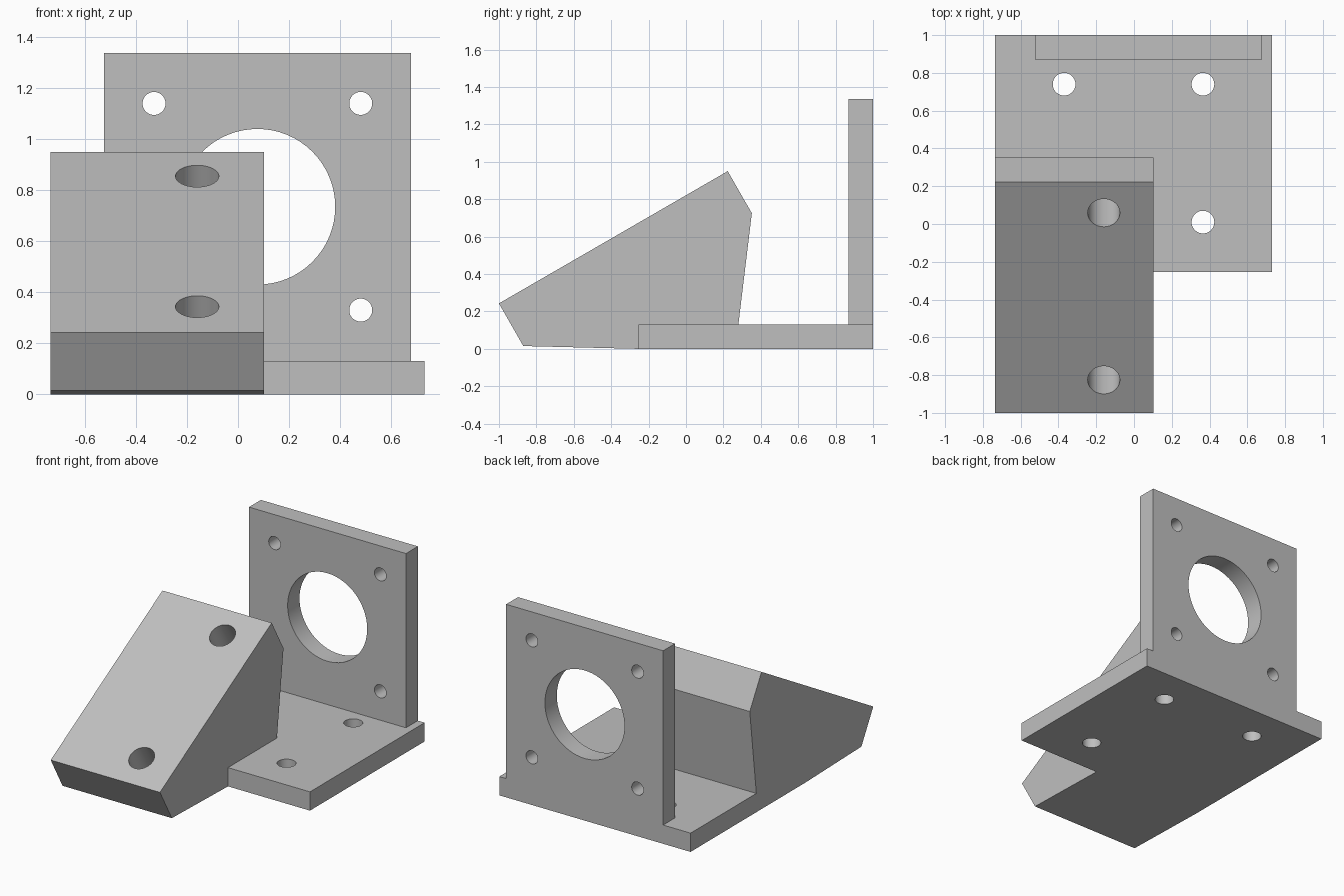
import bpy, bmesh, math
from mathutils import Vector

if "Cube" in bpy.data.objects:
    bpy.data.objects.remove(bpy.data.objects["Cube"], do_unlink=True)

# Single grey finish
grey = bpy.data.materials.new("light grey")
grey.use_nodes = True
grey.diffuse_color = (0.52, 0.52, 0.52, 1)
grey.node_tree.nodes["Principled BSDF"].inputs["Base Color"].default_value = grey.diffuse_color


def extrude_x(name, profile, x0, x1):
    """Solid from a (y, z) profile swept along x."""
    bm = bmesh.new()
    face = bm.faces.new([bm.verts.new((x0, y, z)) for y, z in profile])
    swept = bmesh.ops.extrude_face_region(bm, geom=[face])["geom"]
    verts = [v for v in swept if isinstance(v, bmesh.types.BMVert)]
    bmesh.ops.translate(bm, verts=verts, vec=(x1 - x0, 0, 0))
    bmesh.ops.recalc_face_normals(bm, faces=bm.faces)
    mesh = bpy.data.meshes.new(name)
    bm.to_mesh(mesh)
    bm.free()
    mesh.materials.append(grey)
    obj = bpy.data.objects.new(name, mesh)
    bpy.context.collection.objects.link(obj)
    return obj


def box(name, x0, x1, y0, y1, z0, z1):
    return extrude_x(name, [(y0, z0), (y1, z0), (y1, z1), (y0, z1)], x0, x1)


def drill(obj, centre, axis, radius, reach):
    """Cut a round hole reaching the given distance each way from centre."""
    bpy.ops.mesh.primitive_cylinder_add(vertices=64, radius=radius, depth=2 * reach, location=centre)
    cutter = bpy.context.object
    cutter.rotation_euler = Vector(axis).to_track_quat("Z", "Y").to_euler()
    cutter.hide_render = True
    cutter.data.materials.append(grey)
    mod = obj.modifiers.new("hole", "BOOLEAN")
    mod.operation, mod.solver, mod.object = "DIFFERENCE", "EXACT", cutter
    select(obj)
    bpy.ops.object.modifier_apply(modifier=mod.name)
    bpy.data.objects.remove(cutter, do_unlink=True)


def select(obj):
    bpy.ops.object.select_all(action="DESELECT")
    obj.select_set(True)
    bpy.context.view_layer.objects.active = obj


# Base plate with three mounting holes
base = box("base_plate", -0.735, 0.73, -0.255, 1, 0, 0.13)
for x, y in [(-0.37, 0.74), (0.365, 0.74), (0.365, 0.01)]:
    drill(base, (x, y, 0.065), (0, 0, 1), 0.06, 0.2)

# Upright plate with a large bore and four bolt holes
upright = box("upright_plate", -0.525, 0.678, 0.87, 1, 0.13, 1.337)
bore_x, bore_z, pitch = 0.076, 0.735, 0.405
drill(upright, (bore_x, 0.935, bore_z), (0, 1, 0), 0.305, 0.2)
for sx in (-1, 1):
    for sz in (-1, 1):
        drill(upright, (bore_x + sx * pitch, 0.935, bore_z + sz * pitch), (0, 1, 0), 0.045, 0.2)

# Sloping block with two blind holes square to its slope
block = extrude_x("sloping_block", [
    (-1, 0.243), (-0.87, 0.015), (-0.255, 0), (-0.255, 0.13),
    (0.28, 0.13), (0.352, 0.725), (0.223, 0.95)], -0.735, 0.102)
slope = math.radians(30)
for y, z in [(0.06, 0.853), (-0.825, 0.342)]:
    drill(block, (-0.16, y, z), (0, -math.sin(slope), math.cos(slope)), 0.085, 0.33)

for obj in (base, upright, block):
    select(obj)
    bpy.ops.object.shade_smooth_by_angle(angle=math.radians(30))
